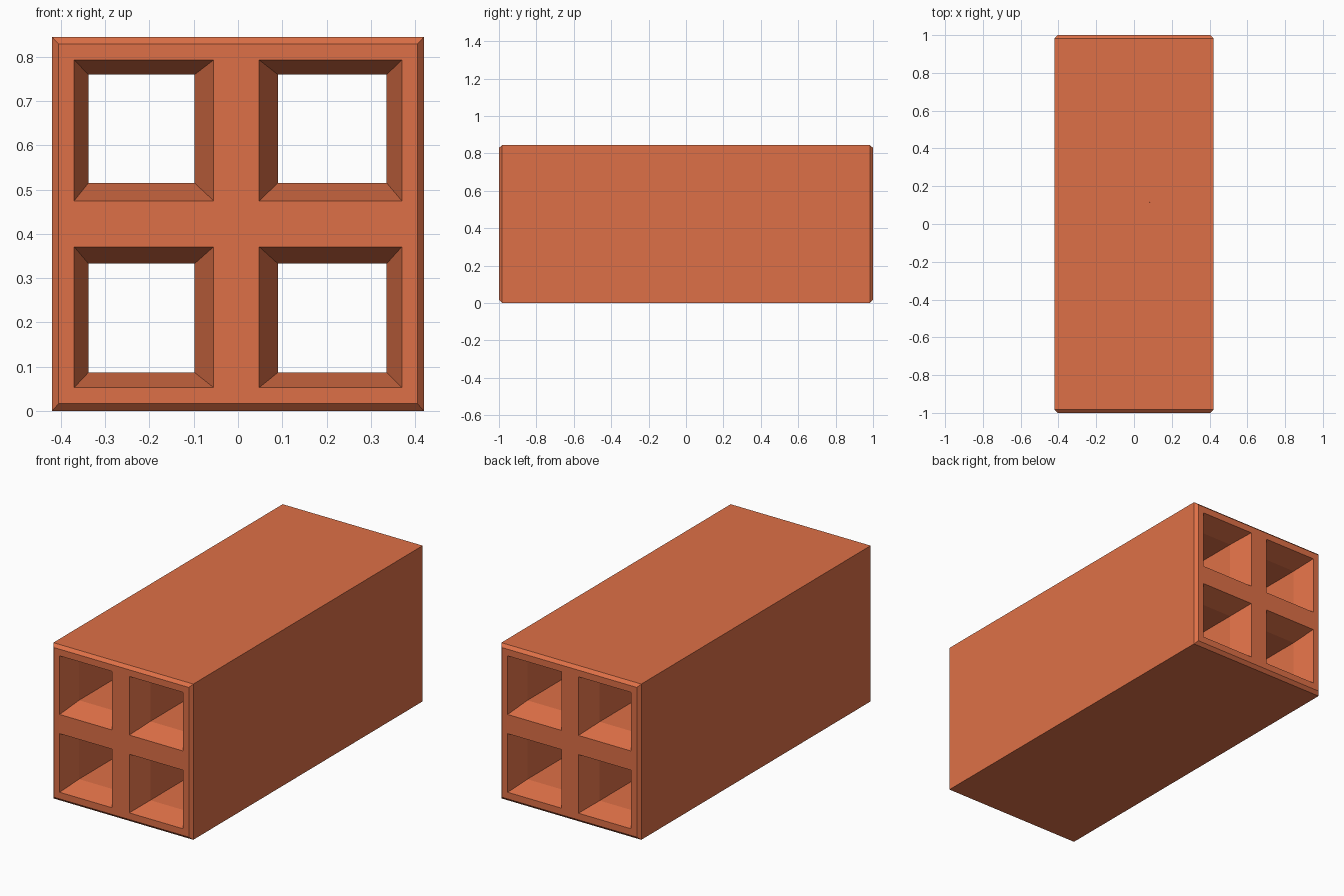
import bpy, bmesh
from mathutils import Vector

if "Cube" in bpy.data.objects:
    bpy.data.objects.remove(bpy.data.objects["Cube"])

clay = bpy.data.materials.new("terracotta")
clay.diffuse_color = (0.73, 0.163, 0.063, 1)
clay.use_nodes = True
clay.node_tree.nodes["Principled BSDF"].inputs["Base Color"].default_value = clay.diffuse_color


def link(name, mesh):
    ob = bpy.data.objects.new(name, mesh)
    bpy.context.collection.objects.link(ob)
    return ob


# --- whole brick: chamfered block with four flared through-holes ---
xs = [-0.405, -0.37, -0.055, 0.048, 0.37, 0.405]       # end-face grid
zs = [0.017, 0.053, 0.371, 0.475, 0.793, 0.829]
xo = [-0.42] + xs[1:5] + [0.42]                        # full outer section
zo = [0.0] + zs[1:5] + [0.845]
xi = {1: (-0.338, -0.098), 3: (0.09, 0.336)}           # narrow part of holes
zi = {1: (0.087, 0.333), 3: (0.515, 0.76)}
CH, FLARE = 0.017, 0.12

bm = bmesh.new()


def quad(*pts):
    bm.faces.new([bm.verts.new(p) for p in pts])


def corners(x, z, y):
    return [(x[0], y, z[0]), (x[1], y, z[0]), (x[1], y, z[1]), (x[0], y, z[1])]


def loft(rings):
    for a, b in zip(rings, rings[1:]):
        for k in range(4):
            n = (k + 1) % 4
            quad(a[k], a[n], b[n], b[k])


# end faces
for y in (-1, 1):
    for i in range(5):
        for j in range(5):
            if not (i in xi and j in zi):
                quad(*corners(xs[i:i + 2], zs[j:j + 2], y))

# hole linings
for i, xr in xi.items():
    for j, zr in zi.items():
        loft([corners(xs[i:i + 2], zs[j:j + 2], -1),
              corners(xr, zr, -1 + FLARE), corners(xr, zr, 1 - FLARE),
              corners(xs[i:i + 2], zs[j:j + 2], 1)])

# outer walls with end chamfers
layers = [(-1, xs, zs), (-1 + CH, xo, zo), (1 - CH, xo, zo), (1, xs, zs)]
for (ya, xa, za), (yb, xb, zb) in zip(layers, layers[1:]):
    for i in range(5):
        for e in (0, 5):
            quad((xa[i], ya, za[e]), (xa[i + 1], ya, za[e]),
                 (xb[i + 1], yb, zb[e]), (xb[i], yb, zb[e]))
            quad((xa[e], ya, za[i]), (xa[e], ya, za[i + 1]),
                 (xb[e], yb, zb[i + 1]), (xb[e], yb, zb[i]))

bmesh.ops.remove_doubles(bm, verts=bm.verts, dist=1e-4)
bmesh.ops.recalc_face_normals(bm, faces=bm.faces)
mesh = bpy.data.meshes.new("whole_brick")
bm.to_mesh(mesh)
bm.free()
mesh.materials.append(clay)
whole = link("whole_brick", mesh)

# --- crack the brick into tightly fitting chunks, one per seed point ---
seeds = [Vector(s) for s in (
    (-0.12, 0.48, 0.56), (0.11, 0.50, 0.65), (-0.015, -0.28, 0.70),
    (0.054, -0.39, 0.62), (0.255, -0.42, 0.69), (0.25, 0.42, 0.42),
    (0.33, 0.37, 0.30), (0.27, -0.34, 0.42), (0.20, -0.20, 0.10),
    (0.36, -0.50, 0.43), (-0.20, -0.40, 0.30), (-0.15, 0.30, 0.20))]


def cell(seed):
    """Convex region of points nearest to this seed."""
    c = bmesh.new()
    bmesh.ops.create_cube(c, size=3)
    for other in seeds:
        if other is seed:
            continue
        bmesh.ops.bisect_plane(c, geom=c.verts[:] + c.edges[:] + c.faces[:],
                               plane_co=(seed + other) / 2,
                               plane_no=other - seed, clear_outer=True)
        rim = [e for e in c.edges if e.is_boundary]
        if rim:
            bmesh.ops.holes_fill(c, edges=rim, sides=0)
    bmesh.ops.recalc_face_normals(c, faces=c.faces)
    me = bpy.data.meshes.new("cell")
    c.to_mesh(me)
    c.free()
    me.materials.append(clay)
    return me


for n, seed in enumerate(seeds, 1):
    cutter = link("cell_cutter", cell(seed))
    cutter.hide_render = True
    mod = whole.modifiers.new("crack", 'BOOLEAN')
    mod.operation = 'INTERSECT'
    mod.solver = 'EXACT'
    mod.object = cutter
    dg = bpy.context.evaluated_depsgraph_get()
    dg.update()
    piece = bpy.data.meshes.new_from_object(whole.evaluated_get(dg))
    whole.modifiers.remove(mod)
    bpy.data.objects.remove(cutter)
    if len(piece.polygons):
        piece.materials.clear()
        piece.materials.append(clay)
        piece.polygons.foreach_set("material_index", [0] * len(piece.polygons))
        link("brick_chunk_%d" % n, piece)

bpy.data.objects.remove(whole)
